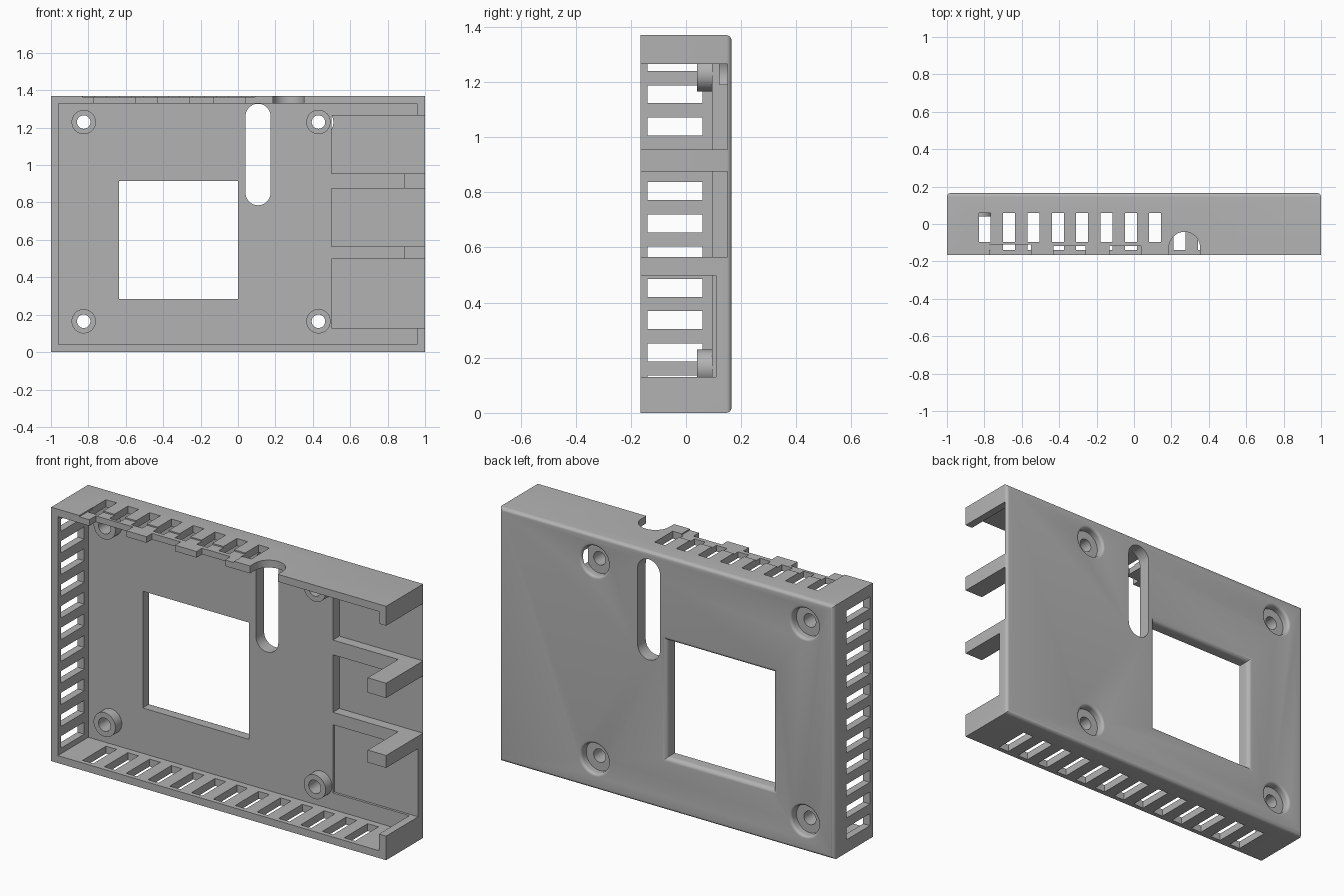
import bpy
import bmesh
from math import sin, cos, pi

scene = bpy.context.scene
old = bpy.data.objects.get("Cube")
if old:
    bpy.data.objects.remove(old, do_unlink=True)

# Main sizes
W, D, H = 1.0, 0.165, 1.37        # half width, half depth, height
FLOOR = 0.095                     # inner face of the back plate
FAR = 0.4                         # cutter overshoot

grey = bpy.data.materials.new("matte grey")
grey.use_nodes = True
colour = (0.45, 0.45, 0.45, 1)
grey.diffuse_color = colour
grey.node_tree.nodes["Principled BSDF"].inputs["Base Color"].default_value = colour


def finish(name, bm):
    bmesh.ops.recalc_face_normals(bm, faces=bm.faces)
    mesh = bpy.data.meshes.new(name)
    bm.to_mesh(mesh)
    bm.free()
    mesh.materials.append(grey)
    ob = bpy.data.objects.new(name, mesh)
    scene.collection.objects.link(ob)
    return ob


def boxes(name, spans):
    """One mesh of boxes, each given as x, y and z ranges."""
    bm = bmesh.new()
    for span in spans:
        for v in bmesh.ops.create_cube(bm, size=1)["verts"]:
            v.co = [lo + (c + 0.5) * (hi - lo) for c, (lo, hi) in zip(v.co, span)]
    return finish(name, bm)


def loft(name, rings):
    """Closed solid through matching rings of points."""
    bm = bmesh.new()
    loops = [[bm.verts.new(p) for p in ring] for ring in rings]
    n = len(loops[0])
    for a, b in zip(loops, loops[1:]):
        for i in range(n):
            j = (i + 1) % n
            bm.faces.new((a[i], a[j], b[j], b[i]))
    bm.faces.new(loops[0])
    bm.faces.new(loops[-1])
    return finish(name, bm)


def circle(cx, cz, r, y, n=40):
    return [(cx + r * cos(2 * pi * i / n), y, cz + r * sin(2 * pi * i / n)) for i in range(n)]


def capsule(u0, u1, v0, v1, n=20):
    """Outline with round ends, long in v."""
    r, c = (u1 - u0) / 2, (u0 + u1) / 2
    top = [(c + r * cos(pi * i / n), v1 - r + r * sin(pi * i / n)) for i in range(n + 1)]
    return top + [(2 * c - u, v0 + v1 - v) for u, v in top]


def flare(r, start):
    """Depth and outward offset pairs that round the rear rim of an opening."""
    arc = [(D - r + r * sin(t * pi / 12), r * (1 - cos(t * pi / 12))) for t in range(7)]
    return [(start, 0)] + arc + [(FAR, r)]


def combine(target, tool, operation="DIFFERENCE"):
    mod = target.modifiers.new("combine", "BOOLEAN")
    mod.operation = operation
    mod.solver = "EXACT"
    mod.object = tool
    bpy.context.view_layer.objects.active = target
    bpy.ops.object.modifier_apply(modifier=mod.name)
    bpy.data.objects.remove(tool, do_unlink=True)


# Outer shell with rounded rear edges
bm = bmesh.new()
for v in bmesh.ops.create_cube(bm, size=2)["verts"]:
    v.co = (v.co.x * W, v.co.y * D, (v.co.z + 1) * H / 2)
rear = [e for e in bm.edges if all(v.co.y > 0 for v in e.verts)]
bmesh.ops.bevel(bm, geom=rear, offset=0.02, segments=6, profile=0.5, affect="EDGES")
case = finish("case_shell", bm)

# Hollow interior
combine(case, boxes("cavity", [((-0.96, 0.957), (-FAR, FLOOR), (0.04, 1.33))]))

# Thick pillars between the side ports
combine(case, boxes("pillars", [((0.89, 0.98), (-D, FLOOR + 0.02), (z - 0.06, z + 0.06))
                                for z in (0.532, 0.915)]), "UNION")

# Mounting bosses
posts = [(x, z) for x in (-0.825, 0.43) for z in (0.165, 1.23)]
for x, z in posts:
    combine(case, loft("boss", [circle(x, z, 0.065, y) for y in (0.04, 0.11)]), "UNION")

# Side ports, cut through the wall and into the back plate
combine(case, boxes("ports", [((0.5, 1.2), (-FAR, depth), span) for depth, span in (
    (0.108, (0.13, 0.498)), (0.15, (0.565, 0.875)), (0.15, (0.955, 1.265)))]))

# Screw holes with round-rimmed counterbores
for x, z in posts:
    combine(case, loft("counterbore", [circle(x, z, 0.08 + o, y) for y, o in flare(0.015, 0.122)]))
    combine(case, loft("screw_hole", [circle(x, z, 0.036, y) for y in (-0.1, FAR)]))

# Square window with a rounded rear rim
combine(case, loft("window", [[(-0.635 - o, y, 0.285 - o), (0.0 + o, y, 0.285 - o),
                               (0.0 + o, y, 0.915 + o), (-0.635 - o, y, 0.915 + o)]
                              for y, o in flare(0.025, 0.0)]))

# Long round-ended slot in the back plate
combine(case, loft("cable_slot", [[(u, y, v) for u, v in capsule(0.04, 0.174, 0.785, 1.328)]
                                  for y in (0.0, FAR)]))

# Vents in the left-hand, bottom and top walls
vent_x = [(-0.83 + 0.1302 * i, -0.766 + 0.1302 * i) for i in range(13)]
vent_z = [(0.07 + 0.117 * i, 0.135 + 0.117 * i) for i in range(11)]
vents = [((-1.2, -0.92), (-0.14, 0.06), z) for z in vent_z]
vents += [(x, (-0.14, 0.06), (-0.2, 0.08)) for x in vent_x]
vents += [(x, (-0.095, 0.06), (1.31, 1.6)) for x in vent_x[:8]]
combine(case, boxes("vents", vents))

# Shallow outer recess and connector notches on the top wall
combine(case, boxes("top_recess", [((-0.832, 0.092), (-FAR, -0.055), (1.363, 1.6))]))
combine(case, boxes("top_notches", [(x, (-FAR, y), (1.25, 1.6)) for x, y in (
    ((-0.772, -0.55), -0.11), ((-0.43, -0.26), -0.118), ((-0.132, 0.038), -0.118))]))

# Round plug notch in the top wall
combine(case, loft("plug_notch", [[(u, v, z) for u, v in capsule(0.187, 0.353, -FAR, -0.042)]
                                  for z in (1.25, 1.6)]))

# Smooth the curves, keep hard edges crisp
bpy.ops.object.select_all(action="DESELECT")
case.select_set(True)
bpy.context.view_layer.objects.active = case
bpy.ops.object.shade_smooth_by_angle(angle=pi / 6)
